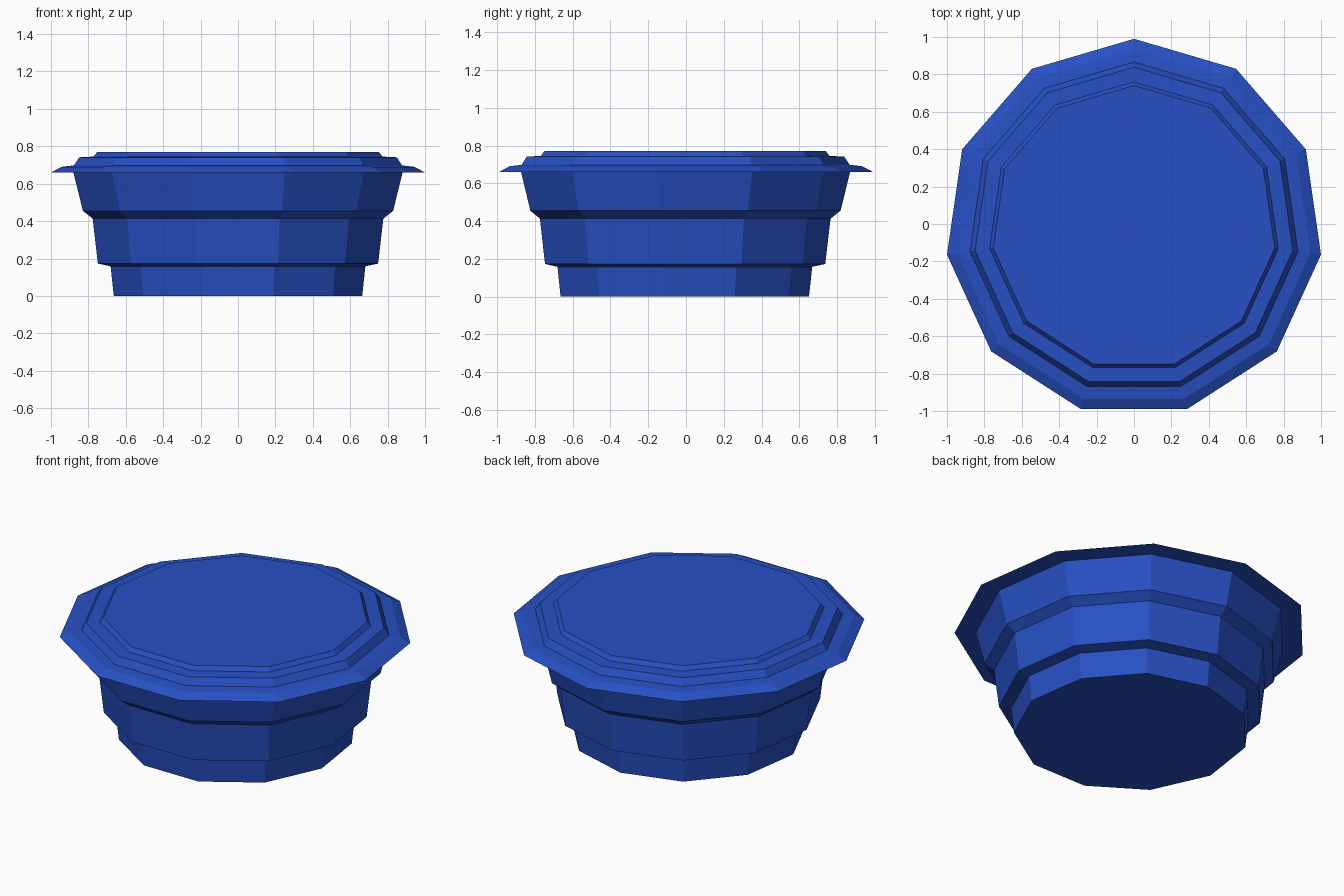
import bpy, bmesh, math

if "Cube" in bpy.data.objects:
    bpy.data.objects.remove(bpy.data.objects["Cube"])

SIDES = 11
Y_OFF = -0.02  # an 11-gon is not symmetric front to back

mat = bpy.data.materials.new("blue_plastic")
mat.diffuse_color = (0.02, 0.08, 0.55, 1)
mat.use_nodes = True
mat.node_tree.nodes["Principled BSDF"].inputs["Base Color"].default_value = mat.diffuse_color


def lathe(name, profile, cap_first=False, cap_last=False):
    """Sweep (radius, z) points round an 11-sided outline."""
    bm = bmesh.new()
    rings = []
    for r, z in profile:
        ring = []
        for i in range(SIDES):
            a = math.pi / 2 + 2 * math.pi * i / SIDES
            ring.append(bm.verts.new((r * math.cos(a), r * math.sin(a) + Y_OFF, z)))
        rings.append(ring)
    for lo, hi in zip(rings, rings[1:]):
        for i in range(SIDES):
            j = (i + 1) % SIDES
            bm.faces.new((lo[i], lo[j], hi[j], hi[i]))
    if cap_first:
        bm.faces.new(rings[0][::-1])
    if cap_last:
        bm.faces.new(rings[-1])
    mesh = bpy.data.meshes.new(name)
    bm.to_mesh(mesh)
    bm.free()
    mesh.materials.append(mat)
    obj = bpy.data.objects.new(name, mesh)
    bpy.context.collection.objects.link(obj)
    return obj


# Stepped tub body with a flat base
lathe("tub_body", [(0.671, 0), (0.688, 0.158), (0.757, 0.173), (0.785, 0.413),
                   (0.838, 0.455), (0.889, 0.66)], cap_first=True)

# Lid: flat underside of the rim, sloping lip, two raised steps and flat top
lathe("lid", [(0.889, 0.66), (1.01, 0.66), (0.953, 0.69), (0.886, 0.698),
              (0.858, 0.741), (0.78, 0.745), (0.76, 0.77)], cap_last=True)
